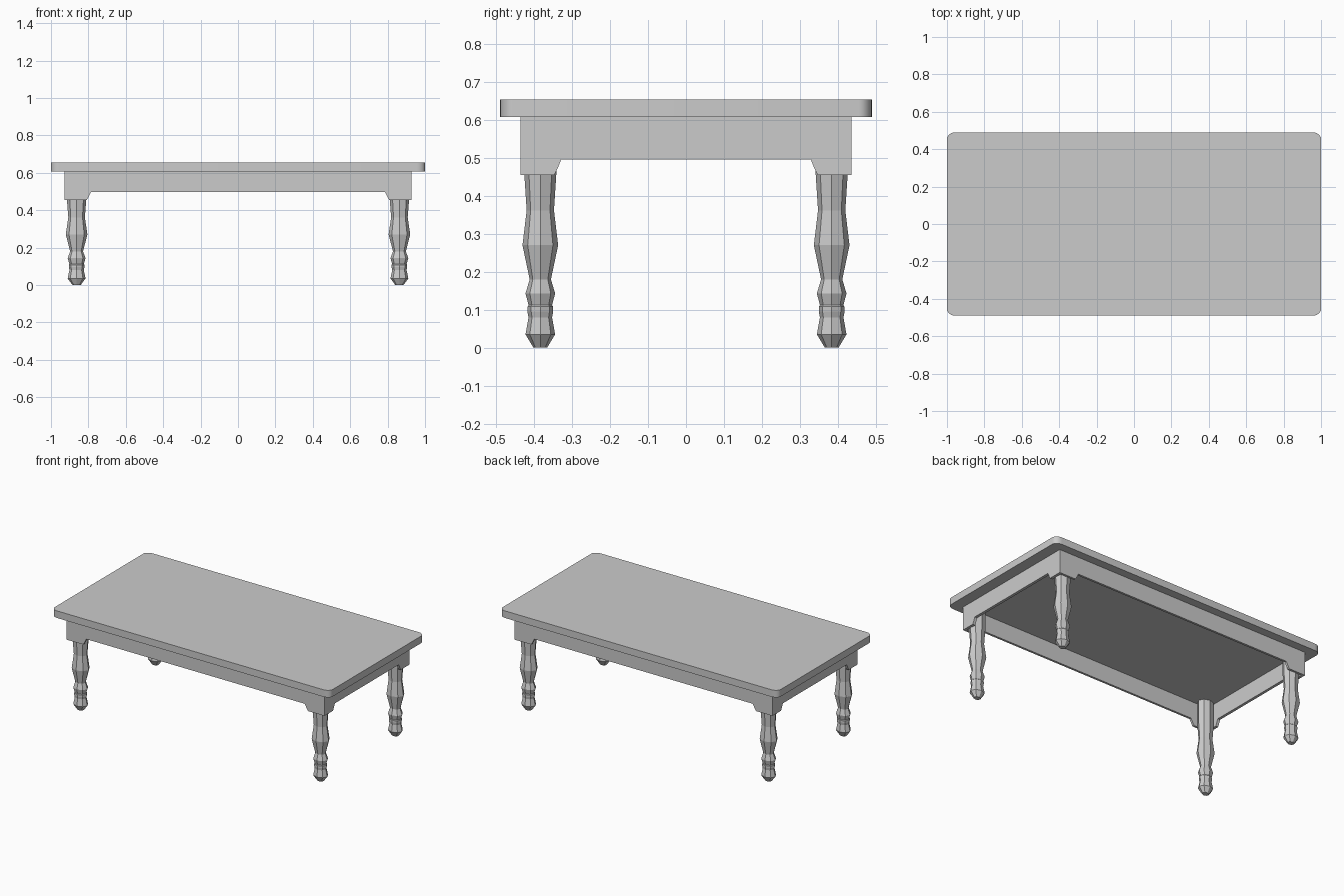
import bpy, bmesh, math

cube = bpy.data.objects.get("Cube")
if cube:
    bpy.data.objects.remove(cube, do_unlink=True)

grey = bpy.data.materials.new("plain grey")
grey.use_nodes = True
grey.diffuse_color = (0.6, 0.6, 0.6, 1)
grey.node_tree.nodes["Principled BSDF"].inputs["Base Color"].default_value = (0.6, 0.6, 0.6, 1)


def finish(name, bm, smooth=False):
    bmesh.ops.recalc_face_normals(bm, faces=bm.faces)
    mesh = bpy.data.meshes.new(name)
    bm.to_mesh(mesh)
    bm.free()
    mesh.materials.append(grey)
    obj = bpy.data.objects.new(name, mesh)
    bpy.context.collection.objects.link(obj)
    if smooth:
        bpy.ops.object.select_all(action='DESELECT')
        obj.select_set(True)
        bpy.context.view_layer.objects.active = obj
        bpy.ops.object.shade_smooth_by_angle(angle=math.radians(35))
    return obj


def extrude(name, outline, offset, smooth=False):
    """Close an outline of 3D points into a face and give it depth."""
    bm = bmesh.new()
    face = bm.faces.new([bm.verts.new(p) for p in outline])
    new = bmesh.ops.extrude_face_region(bm, geom=[face])["geom"]
    bmesh.ops.translate(bm, vec=offset, verts=[v for v in new if isinstance(v, bmesh.types.BMVert)])
    return finish(name, bm, smooth)


# Table top with rounded corners
HALF_X, HALF_Y, RX, RY = 1.0, 0.49, 0.045, 0.035
UNDER, TOP = 0.608, 0.654
STEPS = 6
outline = []
for corner, (sx, sy) in enumerate([(1, 1), (-1, 1), (-1, -1), (1, -1)]):
    for i in range(STEPS + 1):
        a = math.pi / 2 * (corner + i / STEPS)
        outline.append((sx * (HALF_X - RX) + RX * math.cos(a),
                        sy * (HALF_Y - RY) + RY * math.sin(a), UNDER))
extrude("table_top", outline, (0, 0, TOP - UNDER), smooth=True)


# Apron boards, dropping lower at the corners
def apron_profile(half, low, high):
    right = [(half, UNDER), (half, 0.455), (low, 0.455),
             (low * 0.4 + high * 0.6, 0.478), (high, 0.496)]
    return right + [(-u, z) for u, z in reversed(right)]


AX, AY, TX, TY = 0.927, 0.436, 0.018, 0.014
for s, side in ((-1, "front"), (1, "back")):
    pts = [(u, s * AY, z) for u, z in apron_profile(AX, 0.808, 0.786)]
    extrude(side + "_apron", pts, (0, -s * TY, 0))
for s, side in ((-1, "right"), (1, "left")):
    pts = [(s * AX, u, z) for u, z in apron_profile(AY, 0.347, 0.329)]
    extrude(side + "_apron", pts, (-s * TX, 0, 0))

# Turned legs: (radius, height) profile, eight flat sides, wider along x
LEG = [(0.018, 0), (0.039, 0.035), (0.031, 0.08), (0.034, 0.095), (0.034, 0.108),
       (0.031, 0.112), (0.039, 0.143), (0.028, 0.18), (0.047, 0.27),
       (0.036, 0.362), (0.042, 0.455), (0.042, UNDER)]
SIDES, STRETCH = 8, 1.23


def leg(name, cx, cy):
    bm = bmesh.new()
    rings = []
    for r, z in LEG:
        ring = []
        for i in range(SIDES):
            a = math.tau * i / SIDES
            ring.append(bm.verts.new((cx + STRETCH * r * math.cos(a), cy + r * math.sin(a), z)))
        rings.append(ring)
    for low, high in zip(rings, rings[1:]):
        for i in range(SIDES):
            j = (i + 1) % SIDES
            bm.faces.new((low[i], low[j], high[j], high[i]))
    bm.faces.new(rings[0])
    bm.faces.new(rings[-1])
    finish(name, bm)


for sy, depth in ((-1, "front"), (1, "back")):
    for sx, side in ((-1, "right"), (1, "left")):
        leg(f"{depth}_{side}_leg", sx * 0.863, sy * 0.384)
